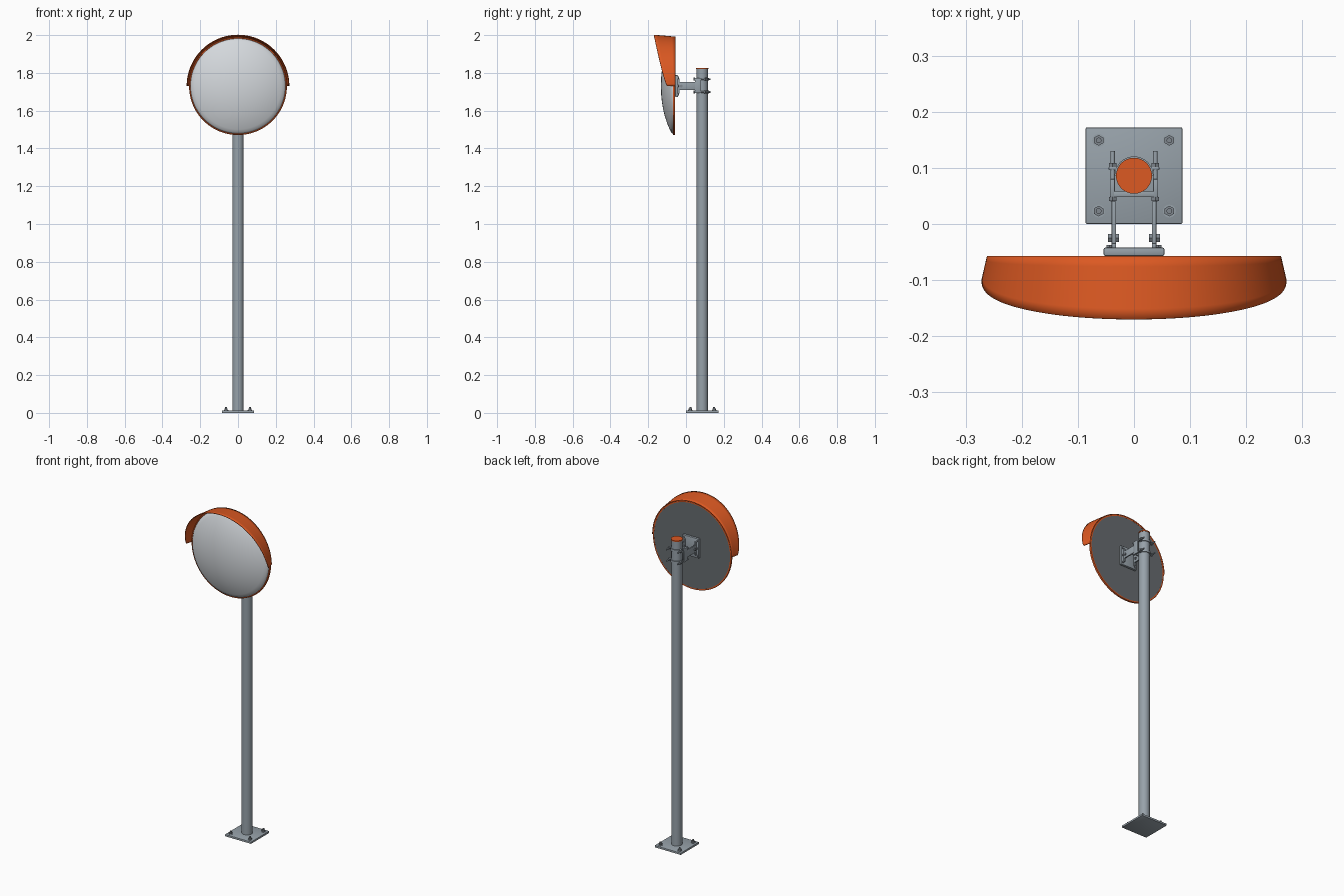
import bpy, bmesh, math
from mathutils import Matrix, Vector

if "Cube" in bpy.data.objects:
    bpy.data.objects.remove(bpy.data.objects["Cube"])

def mat(name, c):
    m = bpy.data.materials.new(name)
    m.diffuse_color = (*c, 1)
    m.use_nodes = True
    m.node_tree.nodes["Principled BSDF"].inputs["Base Color"].default_value = m.diffuse_color
    return m

STEEL = mat("galvanised steel", (0.31, 0.36, 0.40))
BOLT = mat("bolt steel", (0.22, 0.25, 0.28))
ORANGE = mat("orange", (0.72, 0.10, 0.016))
MIRROR = mat("mirror silver", (0.66, 0.69, 0.72))
BACK = mat("dark grey backing", (0.135, 0.15, 0.16))

PY = 0.086   # pole axis
CZ = 1.73    # mirror centre height

def finish(name, bm, m, smooth=True):
    bmesh.ops.recalc_face_normals(bm, faces=bm.faces[:])
    me = bpy.data.meshes.new(name)
    bm.to_mesh(me)
    bm.free()
    ob = bpy.data.objects.new(name, me)
    bpy.context.collection.objects.link(ob)
    me.materials.append(m)
    if smooth:
        bpy.ops.object.select_all(action='DESELECT')
        ob.select_set(True)
        bpy.context.view_layer.objects.active = ob
        bpy.ops.object.shade_smooth_by_angle(angle=math.radians(35))
    return ob

def box(name, x, y, z, m, bevel=0.0015):
    bm = bmesh.new()
    bmesh.ops.create_cube(bm, size=1)
    for v in bm.verts:
        v.co = [a[0] + (c + 0.5) * (a[1] - a[0]) for a, c in zip((x, y, z), v.co)]
    if bevel:
        bmesh.ops.bevel(bm, geom=bm.edges[:], offset=bevel, segments=2, profile=0.5, affect='EDGES')
    return finish(name, bm, m)

def cyl(name, a, b, r, m, n=20):
    a, b = Vector(a), Vector(b)
    bm = bmesh.new()
    rot = (b - a).to_track_quat('Z', 'Y').to_matrix().to_4x4()
    bmesh.ops.create_cone(bm, cap_ends=True, segments=n, radius1=r, radius2=r, depth=(b - a).length,
                          matrix=Matrix.Translation((a + b) / 2) @ rot)
    return finish(name, bm, m)

def lathe(name, prof, m, n=96):
    """Spin (radius, y) points about the mirror axis."""
    bm = bmesh.new()
    vs = [bm.verts.new((r, y, CZ)) for r, y in prof]
    es = [bm.edges.new(p) for p in zip(vs, vs[1:])]
    bmesh.ops.spin(bm, geom=vs + es, cent=(0, 0, CZ), axis=(0, 1, 0), angle=2 * math.pi, steps=n)
    bmesh.ops.remove_doubles(bm, verts=bm.verts[:], dist=1e-5)
    return finish(name, bm, m)

# base plate with anchor bolts
box("base_plate", (-0.086, 0.086), (0, 0.172), (0, 0.012), STEEL, 0.002)
for sx in (-1, 1):
    for y in (PY - 0.063, PY + 0.063):
        x = sx * 0.063
        cyl("anchor_washer", (x, y, 0.011), (x, y, 0.0145), 0.0115, STEEL, 24)
        cyl("anchor_nut", (x, y, 0.0145), (x, y, 0.022), 0.0095, BOLT, 6)
        cyl("anchor_stud", (x, y, 0.022), (x, y, 0.030), 0.005, BOLT, 16)

# pole and cap
cyl("pole", (0, PY, 0.01), (0, PY, 1.822), 0.030, STEEL, 48)
cyl("pole_cap", (0, PY, 1.821), (0, PY, 1.827), 0.032, ORANGE, 48)

# convex mirror, edge rim and backing
R, H = 0.252, 0.058
prof = [(0, -0.133)]
for i in range(1, 17):
    r = R * 0.97 * i / 16
    prof.append((r, -0.133 + H * (r / R) ** 2 * (0.85 + 0.15 * (r / R) ** 2)))
prof += [(R * 0.99, -0.073), (R, -0.067), (R, -0.060)]
lathe("mirror_face", prof, MIRROR)
lathe("mirror_rim", [(0.250, -0.057), (0.2575, -0.057), (0.259, -0.061), (0.2575, -0.068),
                     (0.253, -0.069), (0.250, -0.066), (0.250, -0.057)], ORANGE)
lathe("mirror_backing", [(0, -0.0575), (0.2535, -0.0575), (0.2535, -0.061), (0, -0.061)], BACK)

# flared hood over the upper half
bm = bmesh.new()
N, K = 64, 6
grid = []
for i in range(N + 1):
    t = math.pi * i / N
    depth = 0.043 + 0.070 * max(0, math.sin(t)) ** 0.8
    row = []
    for k in range(K + 1):
        f = k / K
        r = 0.260 + 0.010 * f
        row.append(bm.verts.new((r * math.cos(t), -0.057 - depth * f, CZ + r * math.sin(t))))
    grid.append(row)
for a, b in zip(grid, grid[1:]):
    for k in range(K):
        bm.faces.new((a[k], a[k + 1], b[k + 1], b[k]))
hood = finish("hood", bm, ORANGE)
sol = hood.modifiers.new("thickness", 'SOLIDIFY')
sol.thickness = 0.004
sol.offset = 0

# mounting plate on the mirror back, with bolts
box("mount_plate", (-0.054, 0.054), (-0.057, -0.042), (1.672, 1.788), STEEL, 0.003)
for sx in (-1, 1):
    for z in (1.686, 1.73, 1.774):
        cyl("plate_bolt", (sx * 0.044, -0.043, z), (sx * 0.044, -0.037, z), 0.006, BOLT, 6)

# twin arms, pivot bolts and clamp side cheeks
for sx in (-1, 1):
    xs = sorted((sx * 0.032, sx * 0.040))
    box("arm", xs, (-0.043, 0.052), (1.709, 1.753), STEEL)
    box("arm_foot", xs, (-0.043, -0.034), (1.690, 1.770), STEEL)
    cyl("pivot_bolt", (sx * 0.027, -0.025, 1.73), (sx * 0.046, -0.025, 1.73), 0.008, BOLT, 6)
    xs = sorted((sx * 0.034, sx * 0.043))
    box("clamp_cheek", xs, (0.048, 0.080), (1.693, 1.773), STEEL)
box("clamp_saddle", (-0.043, 0.043), (0.048, 0.058), (1.693, 1.773), STEEL)

# two pole clamps: half band, ears, through bolts
for z in (1.699, 1.767):
    bm = bmesh.new()
    prev, n = None, 24
    for i in range(n + 1):
        t = math.pi * i / n
        ring = [bm.verts.new((r * math.cos(t), PY + r * math.sin(t), z + h))
                for r, h in ((0.030, -0.007), (0.0345, -0.007), (0.0345, 0.007), (0.030, 0.007))]
        if prev:
            for k in range(4):
                bm.faces.new((prev[k], prev[k - 1], ring[k - 1], ring[k]))
        else:
            bm.faces.new(ring)
        prev = ring
    bm.faces.new(prev)
    finish("clamp_band", bm, STEEL)
    for sx in (-1, 1):
        box("clamp_ear", sorted((sx * 0.029, sx * 0.045)), (0.096, 0.102), (z - 0.007, z + 0.007), STEEL, 0.001)
        cyl("clamp_rod", (sx * 0.038, 0.040, z), (sx * 0.038, 0.130, z), 0.0042, STEEL, 16)
        cyl("clamp_nut", (sx * 0.038, 0.102, z), (sx * 0.038, 0.109, z), 0.0075, BOLT, 6)
        cyl("clamp_bolt_head", (sx * 0.038, 0.041, z), (sx * 0.038, 0.048, z), 0.0075, BOLT, 6)
